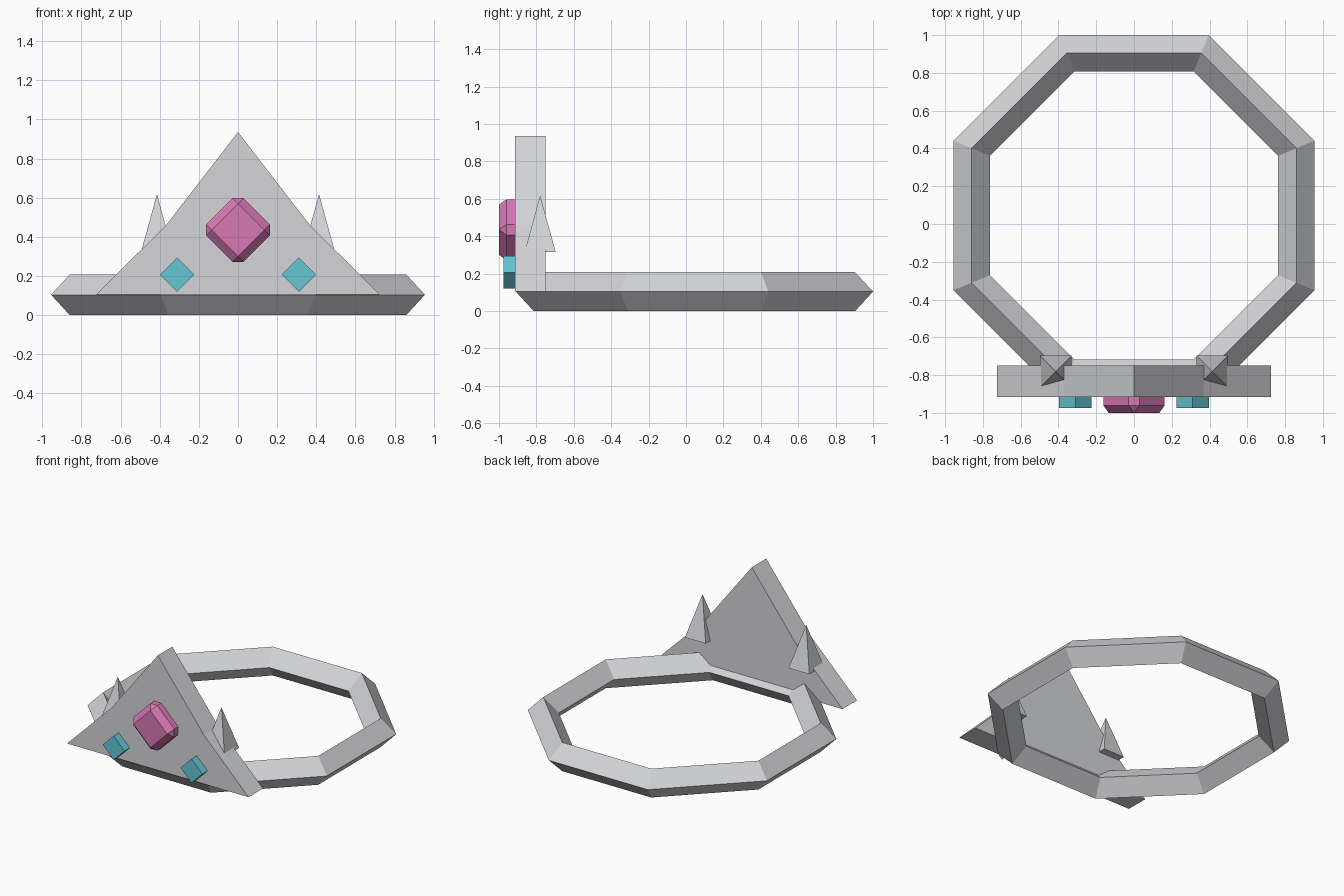
import bpy, bmesh, math
from mathutils import Matrix, Vector

cube = bpy.data.objects.get("Cube")
if cube:
    bpy.data.objects.remove(cube)


def material(name, rgb):
    m = bpy.data.materials.new(name)
    m.use_nodes = True
    m.diffuse_color = (*rgb, 1)
    m.node_tree.nodes["Principled BSDF"].inputs["Base Color"].default_value = (*rgb, 1)
    return m


silver = material("silver", (0.66, 0.665, 0.69))
pink = material("pink gem", (0.68, 0.19, 0.46))
blue = material("blue gem", (0.13, 0.57, 0.67))


def finish(name, bm, mat):
    bmesh.ops.recalc_face_normals(bm, faces=bm.faces)
    mesh = bpy.data.meshes.new(name)
    bm.to_mesh(mesh)
    bm.free()
    mesh.materials.append(mat)
    obj = bpy.data.objects.new(name, mesh)
    bpy.context.collection.objects.link(obj)
    return obj


# Head band: eight-sided ring with a diamond section
def head_band(major, minor, sides, centre):
    bm = bmesh.new()
    rings = []
    for i in range(sides):
        a = math.tau * (i + 0.5) / sides
        ring = []
        for k in range(4):
            b = math.tau * k / 4
            r = major + minor * math.cos(b)
            p = Vector((r * math.cos(a), r * math.sin(a), minor * math.sin(b)))
            ring.append(bm.verts.new(p + centre))
        rings.append(ring)
    for i in range(sides):
        p, q = rings[i], rings[(i + 1) % sides]
        for k in range(4):
            n = (k + 1) % 4
            bm.faces.new((p[k], q[k], q[n], p[n]))
    return finish("head_band", bm, silver)


head_band(0.93, 0.104, 8, Vector((0, 0.045, 0.104)))


# Front plate: pointed outline extruded backwards
bm = bmesh.new()
outline = [(-0.725, 0.105), (0.725, 0.105), (0.367, 0.46), (0, 0.935), (-0.367, 0.46)]
face = bm.faces.new([bm.verts.new((x, -0.915, z)) for x, z in outline])
extruded = bmesh.ops.extrude_face_region(bm, geom=[face])["geom"]
bmesh.ops.translate(bm, vec=(0, 0.165, 0),
                    verts=[v for v in extruded if isinstance(v, bmesh.types.BMVert)])
finish("front_plate", bm, silver)


# Square spikes behind the plate
def spike(name, x):
    bm = bmesh.new()
    place = Matrix.Translation((x, -0.78, 0.467)) @ Matrix.Rotation(math.pi / 4, 4, "Z")
    bmesh.ops.create_cone(bm, cap_ends=True, segments=4, radius1=0.083 * math.sqrt(2),
                          radius2=0, depth=0.302, matrix=place)
    bmesh.ops.remove_doubles(bm, verts=bm.verts, dist=0.001)
    finish(name, bm, silver)


# Gems: blocks turned onto a corner, set into the plate
def gem(name, x, z, half, front, bevel, mat):
    back = -0.83
    bm = bmesh.new()
    bmesh.ops.create_cube(bm, size=1)
    bmesh.ops.scale(bm, vec=(2 * half, back - front, 2 * half), verts=bm.verts)
    if bevel:
        bmesh.ops.bevel(bm, geom=list(bm.edges), offset=bevel, segments=1,
                        profile=0.5, affect="EDGES")
    bmesh.ops.transform(bm, verts=bm.verts,
                        matrix=Matrix.Translation((x, (front + back) / 2, z))
                        @ Matrix.Rotation(math.pi / 4, 4, "Y"))
    finish(name, bm, mat)


gem("centre_gem", 0, 0.435, 0.135, -1.0, 0.04, pink)
for side, s in (("left", 1), ("right", -1)):
    spike(side + "_spike", s * 0.414)
    gem(side + "_gem", s * 0.311, 0.207, 0.0615, -0.975, 0, blue)
